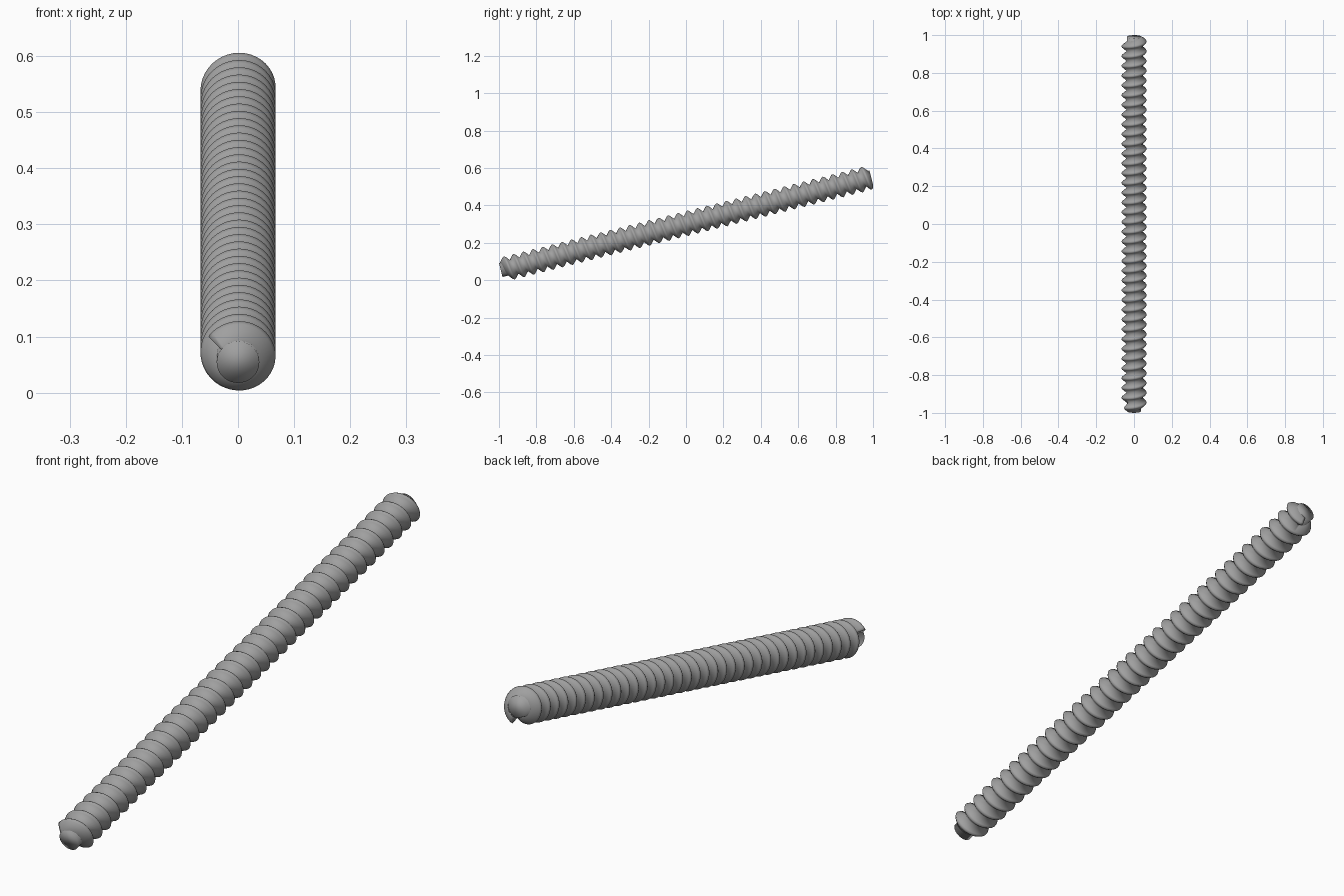
import bpy, bmesh, math
from mathutils import Matrix

if "Cube" in bpy.data.objects:
    bpy.data.objects.remove(bpy.data.objects["Cube"])

TILT = math.radians(14.05)
HALF = 1.021                     # half length of the rod along its axis
CORE_R, ROOT_R, CREST_R = 0.038, 0.040, 0.067
PITCH, START, TURNS, STEPS = 0.05325, -0.995, 37.6, 40
START_ANGLE = math.radians(218)

# rod axis runs front-low to back-high
place = Matrix.Translation((0, 0, 0.302)) @ Matrix.Rotation(TILT - math.pi / 2, 4, 'X')

# dark grey metal
metal = bpy.data.materials.new("dark_metal")
metal.diffuse_color = (0.35, 0.35, 0.35, 1)
metal.use_nodes = True
metal.node_tree.nodes["Principled BSDF"].inputs["Base Color"].default_value = metal.diffuse_color


def add_object(name, bm):
    bmesh.ops.recalc_face_normals(bm, faces=bm.faces)
    for f in bm.faces:
        f.smooth = True
    bm.transform(place)
    mesh = bpy.data.meshes.new(name)
    bm.to_mesh(mesh)
    bm.free()
    mesh.materials.append(metal)
    obj = bpy.data.objects.new(name, mesh)
    bpy.context.collection.objects.link(obj)
    return obj


# plain core showing at both ends
bm = bmesh.new()
bmesh.ops.create_cone(bm, cap_ends=True, segments=32, radius1=CORE_R,
                      radius2=CORE_R, depth=2 * HALF)
add_object("core", bm)

# helical thread: tooth profile (axial offset in pitches, height fraction)
profile = [(-0.5, 0), (-0.13, 0.85), (0, 1), (0.13, 0.85), (0.5, 0)]
bm = bmesh.new()
rows = []
count = round(TURNS * STEPS)
for i in range(count + 1):
    turn = i / STEPS
    angle = START_ANGLE + turn * 2 * math.pi
    row = []
    for off, h in profile + [(0.5, None), (-0.5, None)]:
        r = CORE_R * 0.9 if h is None else ROOT_R + (CREST_R - ROOT_R) * h
        z = START + (turn + off) * PITCH
        z = max(-HALF, min(HALF, z))
        row.append(bm.verts.new((r * math.cos(angle), r * math.sin(angle), z)))
    rows.append(row)
for a, b in zip(rows, rows[1:]):
    for k in range(len(profile) - 1):
        bm.faces.new((a[k], b[k], b[k + 1], a[k + 1]))
# small walls down to the core along the outermost turns
for a, b in zip(rows[:STEPS], rows[1:STEPS + 1]):
    bm.faces.new((a[6], b[6], b[0], a[0]))
for a, b in zip(rows[-STEPS - 1:-1], rows[-STEPS:]):
    bm.faces.new((a[4], b[4], b[5], a[5]))
# thread end faces
bm.faces.new(rows[0])
bm.faces.new(rows[-1])
bmesh.ops.remove_doubles(bm, verts=bm.verts, dist=1e-5)
add_object("thread", bm)
